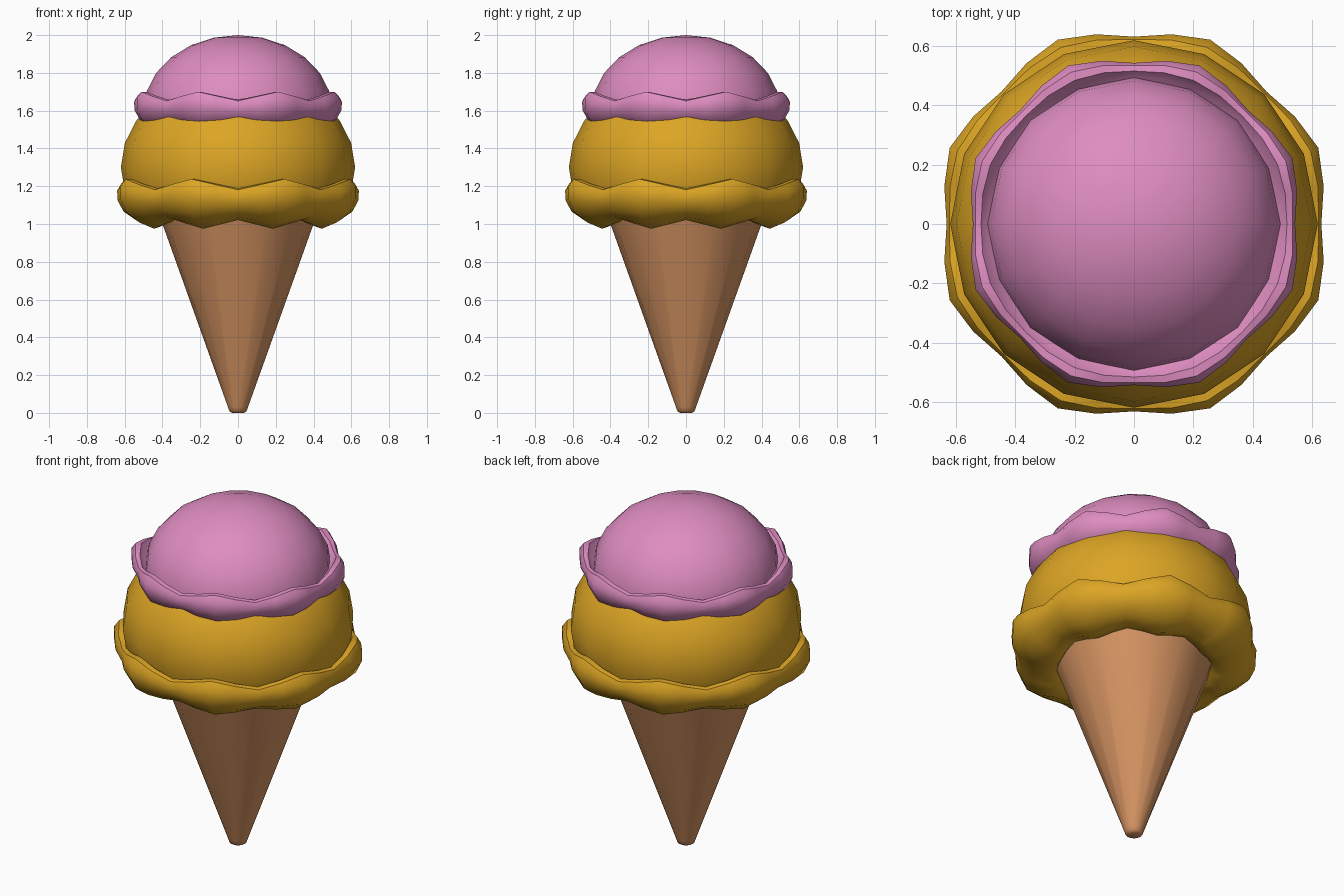
import bpy, bmesh, math

if "Cube" in bpy.data.objects:
    bpy.data.objects.remove(bpy.data.objects["Cube"])


def material(name, rgb):
    m = bpy.data.materials.new(name)
    m.diffuse_color = (*rgb, 1)
    m.use_nodes = True
    m.node_tree.nodes["Principled BSDF"].inputs["Base Color"].default_value = m.diffuse_color
    return m


PINK = material("strawberry pink", (0.73, 0.265, 0.53))
GOLD = material("mango gold", (0.716, 0.376, 0.018))
WAFER = material("wafer brown", (0.68, 0.30, 0.125))


def finish(name, bm, mat):
    bmesh.ops.remove_doubles(bm, verts=bm.verts, dist=1e-5)
    bmesh.ops.recalc_face_normals(bm, faces=bm.faces)
    me = bpy.data.meshes.new(name)
    bm.to_mesh(me)
    bm.free()
    me.materials.append(mat)
    ob = bpy.data.objects.new(name, me)
    bpy.context.collection.objects.link(ob)
    bpy.ops.object.select_all(action='DESELECT')
    ob.select_set(True)
    bpy.context.view_layer.objects.active = ob
    bpy.ops.object.shade_smooth_by_angle(angle=math.radians(50))
    return ob


def sweep(name, section, segs, mat, closed=False):
    """Revolve section(angle) -> [(r, z), ...] about z, letting it vary with the angle."""
    bm = bmesh.new()
    rings = []
    for i in range(segs):
        a = 2 * math.pi * i / segs
        rings.append([bm.verts.new((r * math.cos(a), r * math.sin(a), z)) for r, z in section(a)])
    n = len(rings[0])
    for i in range(segs):
        p, q = rings[i], rings[(i + 1) % segs]
        for j in range(n if closed else n - 1):
            k = (j + 1) % n
            bm.faces.new((p[j], q[j], q[k], p[k]))
    if not closed:
        for j in (0, n - 1):
            if section(0)[j][0] > 1e-4:
                bm.faces.new([ring[j] for ring in rings])
    return finish(name, bm, mat)


def scoop(name, radius, height, zc, z_cut, mat):
    """Flattened ball, cut off below z_cut where the skirt hides it."""
    pts = []
    for i in range(13):
        t = math.pi * i / 12
        r, z = radius * math.sin(t), zc + height * math.cos(t)
        if z < z_cut:
            s = (z_cut - zc) / height
            pts.append((radius * math.sqrt(1 - s * s), z_cut))
            break
        pts.append((max(r, 1e-6), z))
    return sweep(name, lambda a: pts, 16, mat)


# Skirt cross-sections at a bulge and at a dip between bulges
BULGE = [(.38, 1.04), (.41, .995), (.48, .972), (.565, 1.005), (.64, 1.06),
         (.673, 1.13), (.673, 1.195), (.645, 1.235), (.61, 1.235), (.585, 1.19), (.50, 1.12)]
DIP = [(.38, 1.06), (.41, 1.03), (.47, 1.018), (.535, 1.03), (.595, 1.065),
       (.625, 1.11), (.632, 1.15), (.622, 1.178), (.60, 1.185), (.575, 1.16), (.50, 1.12)]


def skirt(name, rs, zs, z_top, mat):
    """Wavy overflow rim with eight bulges; top of the bulges lands at z_top."""
    def section(a):
        w = 0.5 - 0.5 * math.cos(8 * a)
        return [(rs * (d[0] + w * (b[0] - d[0])), z_top + zs * (d[1] + w * (b[1] - d[1]) - 1.235))
                for b, d in zip(BULGE, DIP)]
    return sweep(name, section, 32, mat, closed=True)


# Cone with a rounded tip
cone = [(.03, 0), (.045, .008), (.053, .03), (.06, .05), (.40, 1.0), (.418, 1.05)]
sweep("wafer_cone", lambda a: cone, 16, WAFER)

# Lower scoop and its rim
scoop("lower_scoop", .62, .50, 1.30, 1.08, GOLD)
skirt("lower_scoop_rim", 1.0, 1.0, 1.238, GOLD)

# Upper scoop and its rim
scoop("upper_scoop", .50, .40, 1.60, 1.52, PINK)
skirt("upper_scoop_rim", .86, .85, 1.70, PINK)
